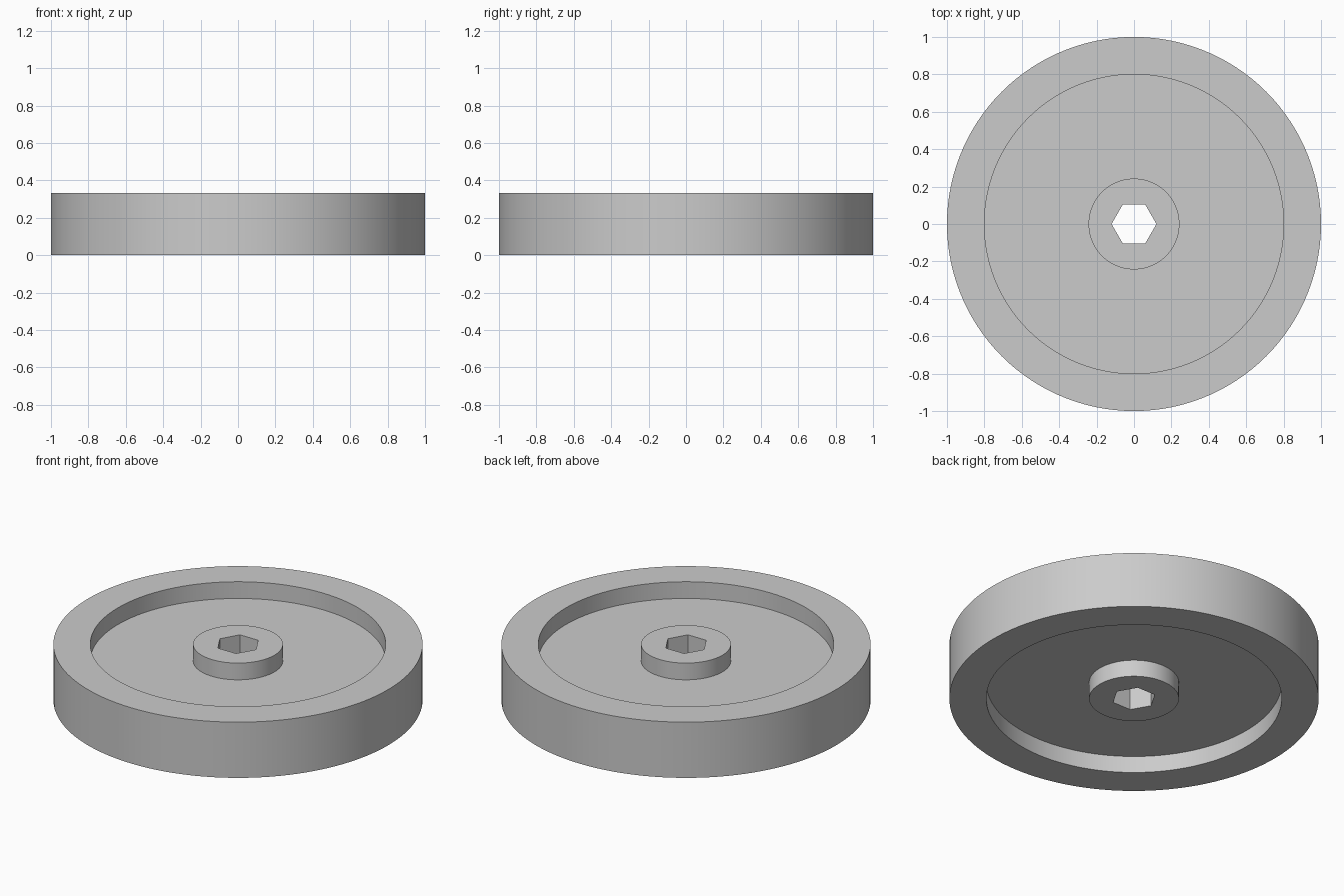
import bpy
import bmesh
import math

cube = bpy.data.objects.get("Cube")
if cube:
    bpy.data.objects.remove(cube, do_unlink=True)

SEGMENTS = 120           # divisible by six, so the hexagon corners land on vertices
HEIGHT, RECESS = 0.333, 0.1
RIM, INNER, HUB, BORE = 1.0, 0.8, 0.243, 0.12


def circle(radius):
    return lambda angle: radius


def hexagon(radius):
    side = math.pi / 3
    return lambda angle: radius * math.cos(side / 2) / math.cos(angle % side - side / 2)


# Single grey material
grey = bpy.data.materials.new("light_grey")
grey.use_nodes = True
colour = (0.6, 0.6, 0.6, 1)
grey.diffuse_color = colour
grey.node_tree.nodes["Principled BSDF"].inputs["Base Color"].default_value = colour

# Upper half of the cross-section, from the bore out to the rim
upper = [
    (hexagon(BORE), HEIGHT),
    (circle(HUB), HEIGHT),
    (circle(HUB), HEIGHT - RECESS),
    (circle(INNER), HEIGHT - RECESS),
    (circle(INNER), HEIGHT),
    (circle(RIM), HEIGHT),
]
# The lower half mirrors it, so the section closes into a loop
section = upper + [(shape, HEIGHT - z) for shape, z in reversed(upper)]

# Wheel: rim, recessed web and hub with a hexagonal through-hole
bm = bmesh.new()
rings = []
for shape, z in section:
    ring = []
    for i in range(SEGMENTS):
        a = math.tau * i / SEGMENTS
        r = shape(a)
        ring.append(bm.verts.new((r * math.cos(a), r * math.sin(a), z)))
    rings.append(ring)
for k, ring in enumerate(rings):
    following = rings[(k + 1) % len(rings)]
    for i in range(SEGMENTS):
        j = (i + 1) % SEGMENTS
        bm.faces.new((ring[i], following[i], following[j], ring[j]))
bmesh.ops.recalc_face_normals(bm, faces=bm.faces)

mesh = bpy.data.meshes.new("wheel")
bm.to_mesh(mesh)
bm.free()
mesh.materials.append(grey)
wheel = bpy.data.objects.new("wheel", mesh)
bpy.context.collection.objects.link(wheel)

# Round walls smooth, rims and hexagon corners sharp
bpy.ops.object.select_all(action="DESELECT")
wheel.select_set(True)
bpy.context.view_layer.objects.active = wheel
bpy.ops.object.shade_smooth_by_angle(angle=math.radians(30))
